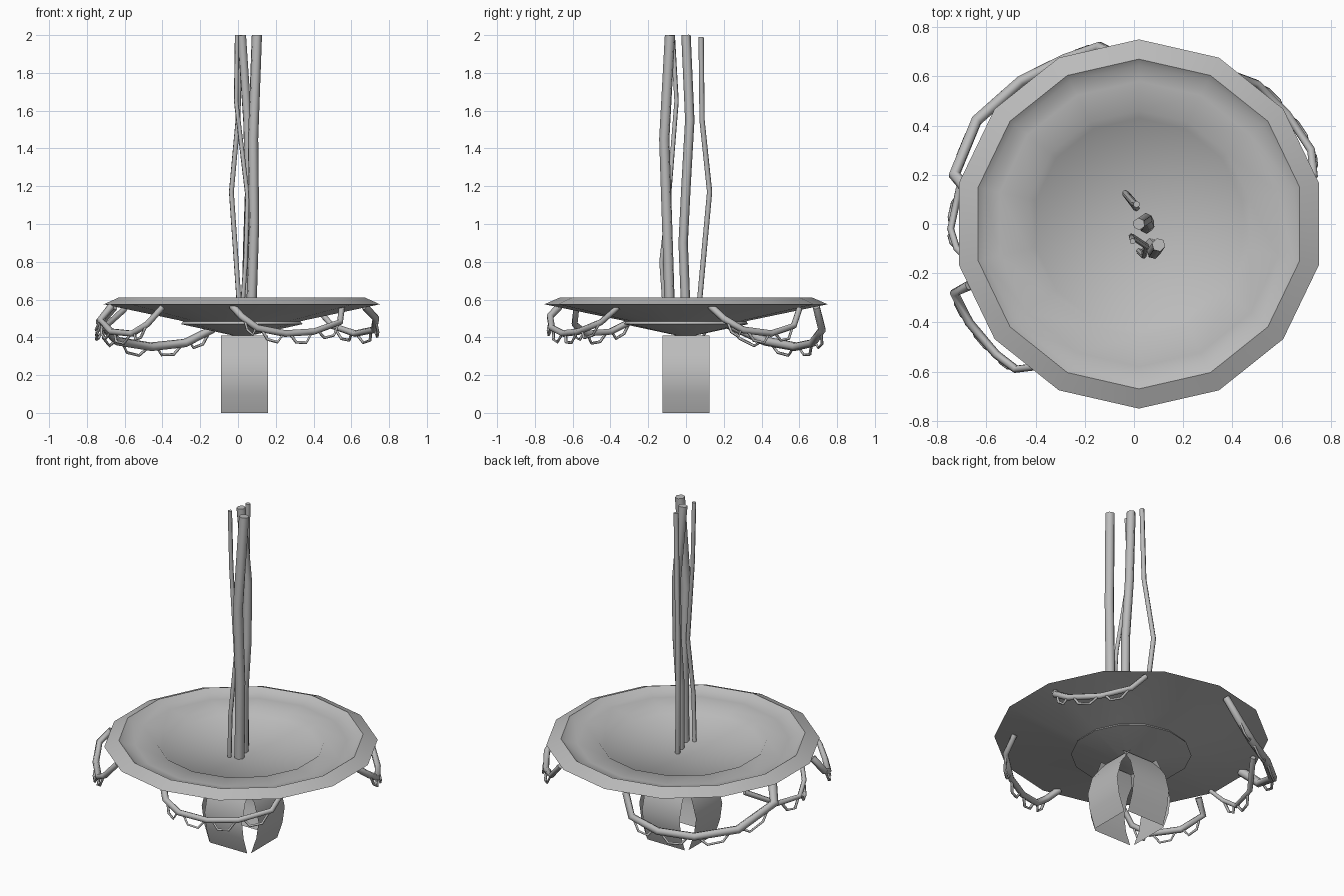
import bpy, math

if "Cube" in bpy.data.objects:
    bpy.data.objects.remove(bpy.data.objects["Cube"])

grey = bpy.data.materials.new("plain grey")
grey.diffuse_color = (0.5, 0.5, 0.5, 1)
grey.use_nodes = True
grey.node_tree.nodes["Principled BSDF"].inputs["Base Color"].default_value = grey.diffuse_color


def make_mesh(name, verts, faces, angle=50):
    me = bpy.data.meshes.new(name)
    me.from_pydata(verts, [], faces)
    me.materials.append(grey)
    ob = bpy.data.objects.new(name, me)
    bpy.context.collection.objects.link(ob)
    bpy.ops.object.select_all(action='DESELECT')
    ob.select_set(True)
    bpy.context.view_layer.objects.active = ob
    bpy.ops.object.shade_smooth_by_angle(angle=math.radians(angle))
    return ob


def lathe(name, profile, n=14, cx=0.02, angle=50):
    """Revolve (r, z) points; first and last lie on the axis."""
    verts, faces = [(cx, 0, profile[0][1])], []
    rings = profile[1:-1]
    for r, z in rings:
        for i in range(n):
            a = math.pi / 2 + 2 * math.pi * i / n
            verts.append((cx + r * math.cos(a), r * math.sin(a), z))
    verts.append((cx, 0, profile[-1][1]))
    last = len(verts) - 1
    for i in range(n):
        j = (i + 1) % n
        faces.append((0, 1 + j, 1 + i))
        for k in range(len(rings) - 1):
            a, b = 1 + k * n, 1 + (k + 1) * n
            faces.append((a + i, a + j, b + j, b + i))
        b = 1 + (len(rings) - 1) * n
        faces.append((b + i, b + j, last))
    return make_mesh(name, verts, faces, angle)


def tube(name, pts, radius, sides_level=1, taper=1.0):
    cu = bpy.data.curves.new(name, 'CURVE')
    cu.dimensions = '3D'
    cu.bevel_depth = radius
    cu.bevel_resolution = sides_level
    cu.use_fill_caps = True
    sp = cu.splines.new('POLY')
    sp.points.add(len(pts) - 1)
    for i, (p, q) in enumerate(zip(sp.points, pts)):
        p.co = (*q, 1)
        p.radius = 1 + (taper - 1) * i / (len(pts) - 1)
    cu.materials.append(grey)
    ob = bpy.data.objects.new(name, cu)
    bpy.context.collection.objects.link(ob)
    return ob


# dish: underside, outer lip, shelf and inner basin
lathe("dish", [(0, .41), (.05, .412), (.34, .49), (.75, .575),
               (.67, .61), (.645, .592), (.58, .58), (.46, .58),
               (.43, .55), (0, .53)])
# shallow cone under the dish
lathe("dish_boss", [(0, .405), (.05, .41), (.33, .47), (.31, .495), (0, .5)])

# stand: four bowed strips, open at the corners
strip = [(0, .14), (.1, .175), (.2, .19), (.31, .16), (.41, .09)]
for k in range(4):
    c, s = round(math.cos(k * math.pi / 2)), round(math.sin(k * math.pi / 2))
    verts = []
    for z, a in strip:
        for w in (-.125, .125):
            verts.append((.035 + c * a - s * w, s * a + c * w, z))
    faces = [(2 * i, 2 * i + 1, 2 * i + 3, 2 * i + 2) for i in range(len(strip) - 1)]
    make_mesh("stand_strip_%d" % (k + 1), verts, faces, 60)

# tall stems rising from the basin
tube("thick_stem_front", [(.07, -.085, .52), (.085, -.1, 1.0),
                          (.08, -.115, 1.45), (.1, -.085, 2)], .028)
tube("thick_stem_middle", [(.04, 0, .52), (.05, -.015, .9), (.06, 0, 1.2),
                           (.05, .02, 1.55), (.02, 0, 2)], .025)
tube("thin_stem_front", [(.02, -.11, .52), (.04, -.13, .8), (.05, -.09, 1.15),
                         (.02, -.07, 1.4), (-.01, -.05, 1.65), (-.005, -.07, 2)], .012)
tube("thin_stem_back", [(.01, .065, .52), (-.035, .125, 1.17),
                        (0, .085, 1.55), (.01, .08, 1.99)], .014)

# hanging vines under the rim
vines = {
    "vine_right_back": (.02, [(.67, .13, .565), (.73, .2, .5), (.72, .3, .44),
                              (.62, .45, .42), (.5, .57, .46), (.42, .6, .55)]),
    "vine_left_back": (.026, [(-.66, .12, .565), (-.73, .2, .48), (-.64, .42, .38),
                              (-.46, .58, .35), (-.28, .67, .37), (-.14, .72, .44),
                              (-.08, .69, .56)]),
    "vine_left_front": (.02, [(-.67, -.25, .565), (-.73, -.28, .49), (-.67, -.4, .43),
                              (-.56, -.53, .42), (-.48, -.59, .47), (-.4, -.58, .56)]),
    "vine_front": (.02, [(-.03, -.67, .565), (.02, -.72, .51), (.1, -.71, .45),
                         (.25, -.65, .42), (.4, -.57, .43), (.54, -.45, .48),
                         (.55, -.36, .56)]),
    "vine_left": (.016, [(-.6, .3, .55), (-.71, .14, .45), (-.745, -.02, .44),
                         (-.72, -.1, .5), (-.67, -.15, .565)]),
}
for name, (r, pts) in vines.items():
    tube(name, pts, r, 1, .8)
    # thin tendrils looping below each inner span
    for i in range(1, len(pts) - 2):
        a, b = pts[i], pts[i + 1]
        mix = lambda t, d: tuple((a[m] + (b[m] - a[m]) * t) * (1.02 if m < 2 and d else 1)
                                 - (d if m == 2 else 0) for m in range(3))
        tube("%s_tendril_%d" % (name, i),
             [mix(.15, 0), mix(.35, .05), mix(.7, .055), mix(.95, 0)], .008, 0)
